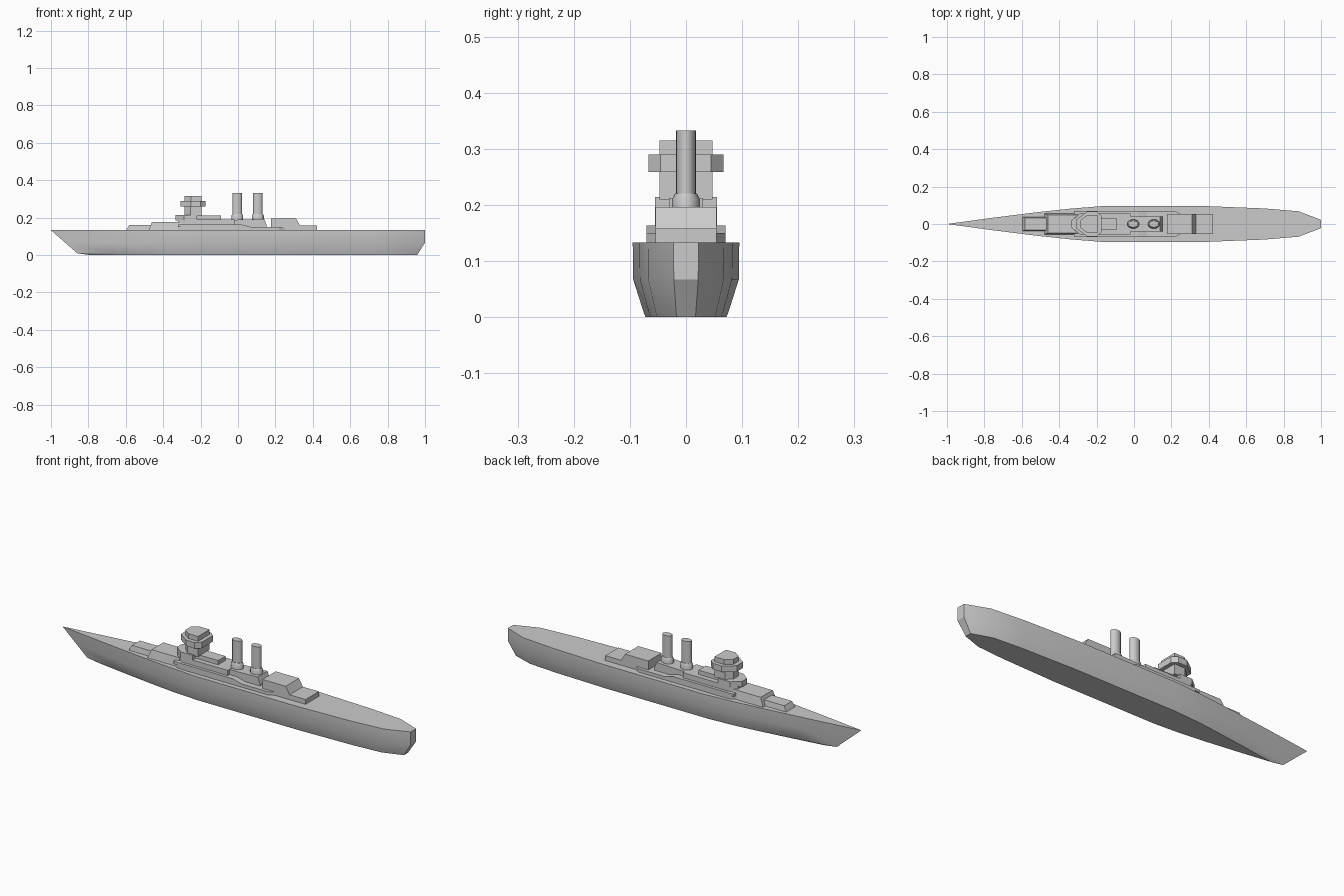
import bpy, bmesh, math

if "Cube" in bpy.data.objects:
    bpy.data.objects.remove(bpy.data.objects["Cube"])


def finish(name, bm, smooth=None):
    bmesh.ops.remove_doubles(bm, verts=bm.verts, dist=1e-5)
    bmesh.ops.recalc_face_normals(bm, faces=bm.faces)
    me = bpy.data.meshes.new(name)
    bm.to_mesh(me)
    bm.free()
    ob = bpy.data.objects.new(name, me)
    bpy.context.collection.objects.link(ob)
    if smooth:
        bpy.ops.object.select_all(action='DESELECT')
        ob.select_set(True)
        bpy.context.view_layer.objects.active = ob
        bpy.ops.object.shade_smooth_by_angle(angle=math.radians(smooth))
    return ob


def loft(name, rings, smooth=None):
    """Skin a stack of closed rings and cap both ends."""
    bm = bmesh.new()
    vs = [[bm.verts.new(p) for p in ring] for ring in rings]
    n = len(rings[0])
    for a, b in zip(vs, vs[1:]):
        for i in range(n):
            j = (i + 1) % n
            bm.faces.new((a[i], a[j], b[j], b[i]))
    bm.faces.new(vs[0][::-1])
    bm.faces.new(vs[-1])
    return finish(name, bm, smooth)


def plan(name, half, z0, z1):
    """Extrude a symmetric top outline, given as (x, half width) bow to stern."""
    ring = half + [(x, -y) for x, y in reversed(half)]
    return loft(name, [[(x, y, z) for x, y in ring] for z in (z0, z1)])


def side(name, prof, w, w_top=None):
    """Extrude an (x, z) side profile across the ship, optionally narrower at the top."""
    zs = [z for _, z in prof]
    lo, hi = min(zs), max(zs)
    wt = w if w_top is None else w_top
    width = lambda z: w + (wt - w) * (z - lo) / (hi - lo)
    return loft(name, [[(x, s * width(z), z) for x, z in prof] for s in (-1, 1)])


# Hull: deck outline carried down through four waterlines
DECK = 0.133
outline = [(-1, 0), (-0.75, 0.034), (-0.5, 0.065), (-0.34, 0.082), (-0.18, 0.095),
           (0.4, 0.095), (0.7, 0.083), (0.88, 0.068), (1, 0.022)]
# level: z, bow x, stern x, width factor
levels = [(0, -0.79, 0.958, 0.76), (0.01, -0.86, 0.964, 0.80),
          (0.067, -0.925, 1.0, 0.99), (DECK, -1, 1.0, 1.0)]
rings = []
for z, bow, stern, k in levels:
    pts = []
    for x, y in outline:
        if x < -0.3:
            nx = -0.3 + (x + 0.3) * (-0.3 - bow) / 0.7
        elif x > 0.7:
            nx = 0.7 + (x - 0.7) * (stern - 0.7) / 0.3
        else:
            nx = x
        pts.append((nx, y * k, z))
    rings.append(pts + [(x, -y, z) for x, y, z in reversed(pts[1:])])
loft("hull", rings, 30)

# Forward deckhouses with raked fronts
side("forward_house_low", [(-0.597, DECK), (-0.582, 0.16), (-0.46, 0.16), (-0.46, DECK)],
     0.037, 0.032)
side("forward_house_high", [(-0.478, DECK), (-0.46, 0.177), (-0.3, 0.177), (-0.3, DECK)],
     0.056, 0.048)

# Main deckhouse: wide low tier and narrower middle tier
plan("main_house_low", [(-0.335, 0.05), (-0.29, 0.07), (0.22, 0.07), (0.265, 0.045)],
     DECK, 0.15)
side("main_house_step", [(-0.32, 0.15), (-0.32, 0.163), (0.02, 0.163), (0.07, 0.15)], 0.07)
plan("main_house_mid", [(-0.32, 0.035), (-0.28, 0.055), (-0.02, 0.055)], 0.15, 0.19)
side("funnel_house", [(-0.03, 0.15), (-0.03, 0.188), (0.14, 0.193), (0.153, 0.16),
                      (0.153, 0.15)], 0.04)

# Bridge tower
plan("bridge_base", [(-0.333, 0.02), (-0.29, 0.055), (-0.22, 0.055)], 0.185, 0.214)
plan("bridge_rear_deck", [(-0.22, 0.03), (-0.092, 0.03)], 0.185, 0.212)
plan("bridge_tower", [(-0.285, 0.02), (-0.255, 0.047), (-0.195, 0.047)], 0.21, 0.26)
plan("bridge_wings", [(-0.307, 0.025), (-0.25, 0.067), (-0.2, 0.067), (-0.175, 0.045)],
     0.259, 0.29)
plan("bridge_roof", [(-0.285, 0.022), (-0.25, 0.047), (-0.195, 0.047)], 0.29, 0.315)

# Funnels: oval tube on a flared collar
for i, cx in enumerate((-0.004, 0.106), 1):
    def oval(rx, ry, z):
        return [(cx + rx * math.cos(math.tau * k / 16), ry * math.sin(math.tau * k / 16), z)
                for k in range(16)]
    loft(f"funnel_collar_{i}", [oval(0.032, 0.025, 0.185), oval(0.032, 0.025, 0.21),
                                oval(0.027, 0.02, 0.22)], 35)
    loft(f"funnel_{i}", [oval(0.026, 0.018, 0.2), oval(0.026, 0.018, 0.333)], 35)

# Aft deckhouse, tall block sloping down to a low tail
side("aft_house", [(0.177, DECK), (0.177, 0.196), (0.31, 0.196), (0.332, 0.158),
                   (0.423, 0.158), (0.423, DECK)], 0.054)
